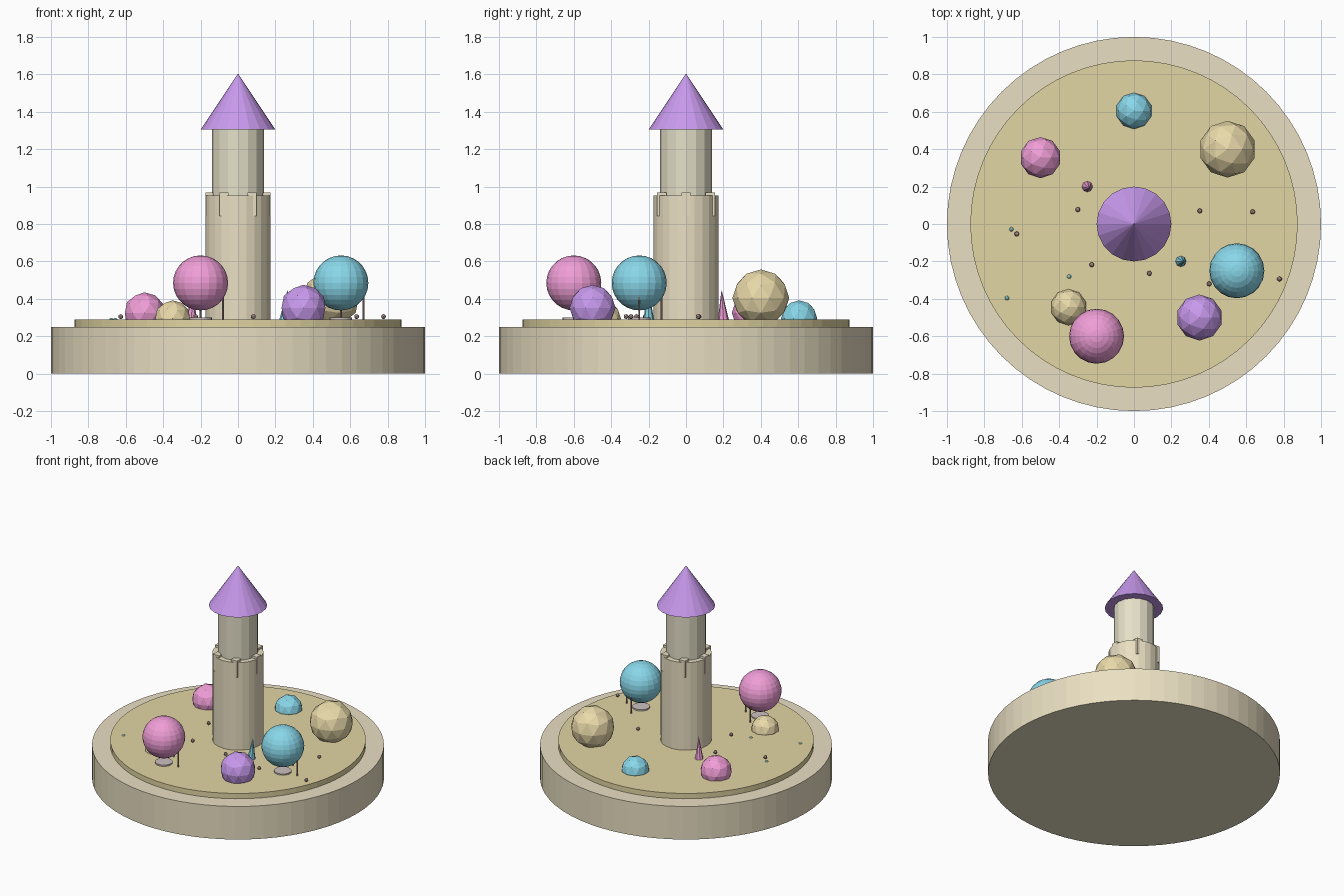
import bpy
from math import cos, sin, pi, radians
from mathutils import Vector

if "Cube" in bpy.data.objects:
    bpy.data.objects.remove(bpy.data.objects["Cube"])

SAND = (0.82, 0.74, 0.54, 1)
BED = (0.76, 0.67, 0.37, 1)
STONE = (0.78, 0.75, 0.58, 1)
PURPLE = (0.58, 0.32, 0.85, 1)
PINK = (0.87, 0.34, 0.68, 1)
BLUE = (0.25, 0.68, 0.82, 1)
GOLD = (0.82, 0.70, 0.40, 1)
MAUVE = (0.62, 0.53, 0.53, 1)
BROWN = (0.40, 0.28, 0.26, 1)
TEAL = (0.35, 0.70, 0.65, 1)
mats = {}


def finish(name, colour):
    ob = bpy.context.object
    ob.name = name
    if colour not in mats:
        mats[colour] = bpy.data.materials.new(name + "_colour")
        mats[colour].diffuse_color = colour
    ob.data.materials.append(mats[colour])
    return ob


def cone(name, colour, x, y, z0, z1, r0, r1, sides):
    bpy.ops.mesh.primitive_cone_add(vertices=sides, radius1=r0, radius2=r1,
                                    depth=z1 - z0, location=(x, y, (z0 + z1) / 2))
    return finish(name, colour)


def ico(name, colour, x, y, z, r, sub=2):
    bpy.ops.mesh.primitive_ico_sphere_add(subdivisions=sub, radius=r, location=(x, y, z))
    return finish(name, colour)


# Round base and raised bed
cone("base", SAND, 0, 0, 0, 0.25, 1, 1, 64)
cone("bed", BED, 0, 0, 0.24, 0.29, 0.875, 0.875, 64)

# Tower, battlements and roof
cone("lower_tower", SAND, 0, 0, 0.28, 0.952, 0.175, 0.175, 24)
cone("upper_tower", STONE, 0, 0, 0.94, 1.31, 0.138, 0.138, 16)
cone("roof", PURPLE, 0, 0, 1.305, 1.605, 0.2, 0, 20)
for i in range(6):
    a = i * pi / 3
    bpy.ops.mesh.primitive_cube_add(size=1, location=(0.15 * cos(a), 0.15 * sin(a), 0.905))
    bpy.context.object.scale = (0.05, 0.05, 0.125)
    finish("battlement", SAND)

# Big balls on thin legs, each above a small disc
for x, y, colour in [(-0.2, -0.6, PINK), (0.55, -0.25, BLUE)]:
    bpy.ops.mesh.primitive_uv_sphere_add(segments=20, ring_count=14, radius=0.147,
                                         location=(x, y, 0.485))
    finish("raised_ball", colour)
    cone("ball_disc", MAUVE, x, y, 0.285, 0.3, 0.06, 0.06, 20)
    for dx, dy in [(0.12, 0), (0, 0.12)]:
        cone("ball_leg", BROWN, x + dx, y + dy, 0.285, 0.43, 0.005, 0.005, 8)

# Faceted boulders sunk in the bed
for x, y, z, r, colour in [(-0.5, 0.355, 0.325, 0.11, PINK), (0.5, 0.4, 0.405, 0.152, GOLD),
                           (0, 0.605, 0.295, 0.097, BLUE), (-0.35, -0.445, 0.295, 0.097, GOLD),
                           (0.35, -0.5, 0.352, 0.123, PURPLE)]:
    ico("boulder", colour, x, y, z, r)

# Slightly leaning spikes
for x, y, lean, colour in [(-0.25, 0.2, (0.01, -0.01), PINK), (0.25, -0.2, (0.015, 0), BLUE)]:
    spike = cone("spike", colour, x, y, 0.285, 0.45, 0.03, 0, 8)
    for v in spike.data.vertices:
        if v.co.z > 0:
            v.co += Vector((lean[0], lean[1], 0))

# Pebbles
for x, y in [(-0.3, 0.077), (-0.627, -0.053), (-0.226, -0.218), (0.082, -0.264),
             (0.352, 0.07), (0.634, 0.065), (0.778, -0.294), (0.402, -0.32)]:
    ico("pebble", BROWN, x, y, 0.305, 0.013)
for x, y in [(-0.656, -0.028), (-0.347, -0.281), (-0.679, -0.396)]:
    ico("low_pebble", TEAL, x, y, 0.285, 0.013)

for m in bpy.data.materials:
    if m.users and not m.is_grease_pencil:
        m.use_nodes = True
        m.node_tree.nodes["Principled BSDF"].inputs["Base Color"].default_value = m.diffuse_color
